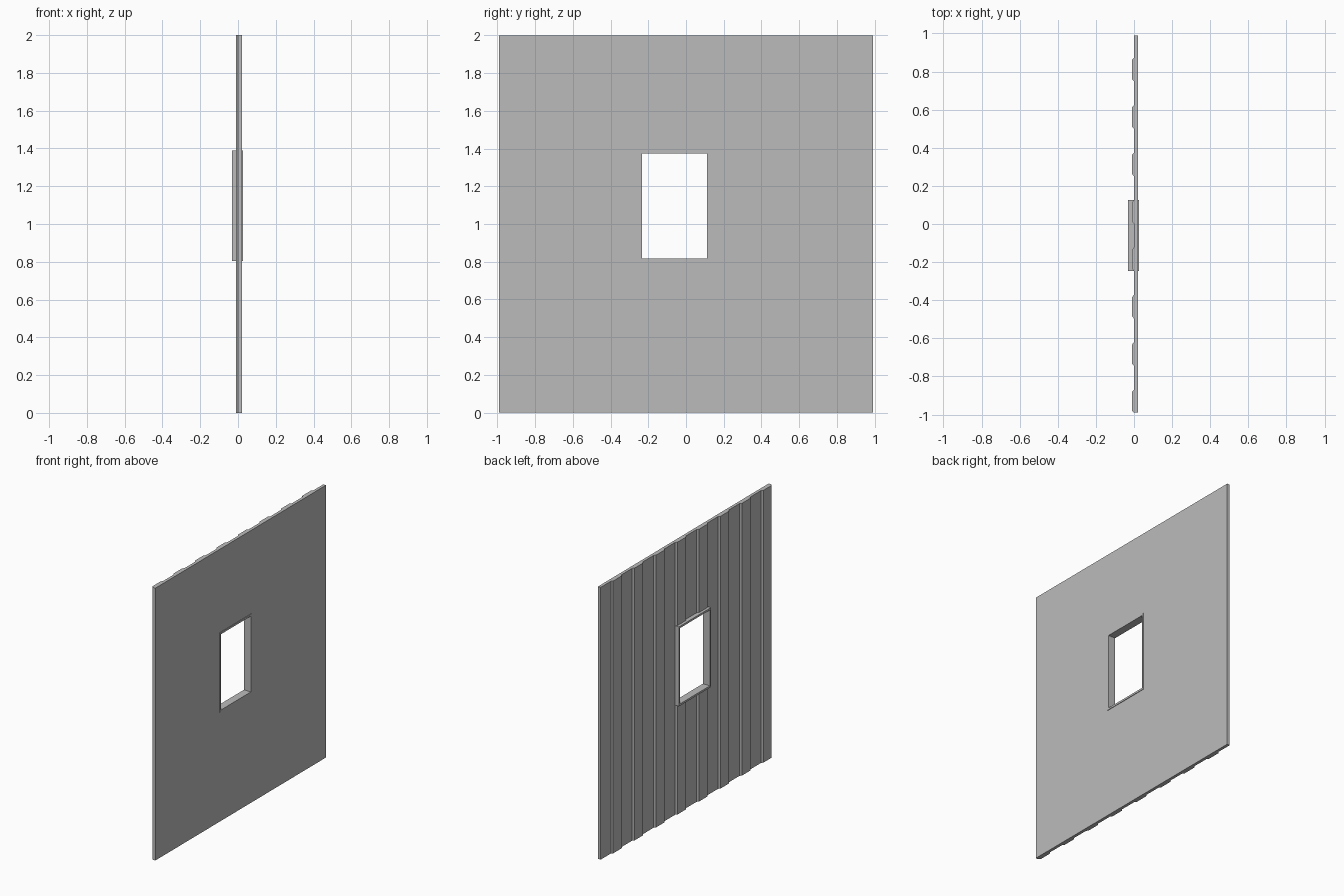
import bpy, bmesh

cube = bpy.data.objects.get("Cube")
if cube:
    bpy.data.objects.remove(cube, do_unlink=True)

grey = bpy.data.materials.new("grey metal")
grey.use_nodes = True
colour = (0.5, 0.5, 0.5, 1)
grey.diffuse_color = colour
grey.node_tree.nodes["Principled BSDF"].inputs["Base Color"].default_value = colour


def add_object(name, bm):
    bmesh.ops.recalc_face_normals(bm, faces=bm.faces)
    mesh = bpy.data.meshes.new(name)
    bm.to_mesh(mesh)
    bm.free()
    mesh.materials.append(grey)
    obj = bpy.data.objects.new(name, mesh)
    bpy.context.collection.objects.link(obj)
    return obj


def extrude_profile(name, points, height):
    bm = bmesh.new()
    face = bm.faces.new([bm.verts.new((x, y, 0)) for x, y in points])
    top = bmesh.ops.extrude_face_region(bm, geom=[face])["geom"]
    bmesh.ops.translate(bm, vec=(0, 0, height),
                        verts=[v for v in top if isinstance(v, bmesh.types.BMVert)])
    return add_object(name, bm)


def box(name, x, y, z):
    bm = bmesh.new()
    bmesh.ops.create_cube(bm, size=1)
    for v in bm.verts:
        v.co = [r[0] if c < 0 else r[1] for c, r in zip(v.co, (x, y, z))]
    return add_object(name, bm)


def cut(obj, cutter):
    mod = obj.modifiers.new("opening", "BOOLEAN")
    mod.operation = "DIFFERENCE"
    mod.solver = "EXACT"
    mod.object = cutter
    cutter.hide_render = True
    cutter.hide_set(True)
    cutter.display_type = "WIRE"


# Ribbed wall sheet: flat on one side, trapezoid ribs on the other
HALF, FLAT, BASE, CREST = 0.99, 0.022, 0.0, -0.011
PITCH, RIB, SLOPE = 0.249, 0.124, 0.012
profile = [(FLAT, -HALF), (FLAT, HALF), (BASE, HALF)]
for i in range(8):
    start = 0.873 - i * PITCH
    end = max(start - RIB, -HALF)
    profile += [(BASE, start), (CREST, start - SLOPE),
                (CREST, end + SLOPE), (BASE, end)]
profile[-1] = (BASE, -HALF)
wall = extrude_profile("ribbed_wall", profile, 2.0)

# Window frame, a thin sleeve through the wall
Y, Z, RIM = (-0.247, 0.126), (0.804, 1.388), 0.014
frame = box("window_frame", (-0.031, 0.026), Y, Z)
opening = box("opening_cutter", (-0.1, 0.1),
              (Y[0] + RIM, Y[1] - RIM), (Z[0] + RIM, Z[1] - RIM))
cut(wall, opening)
cut(frame, opening)
